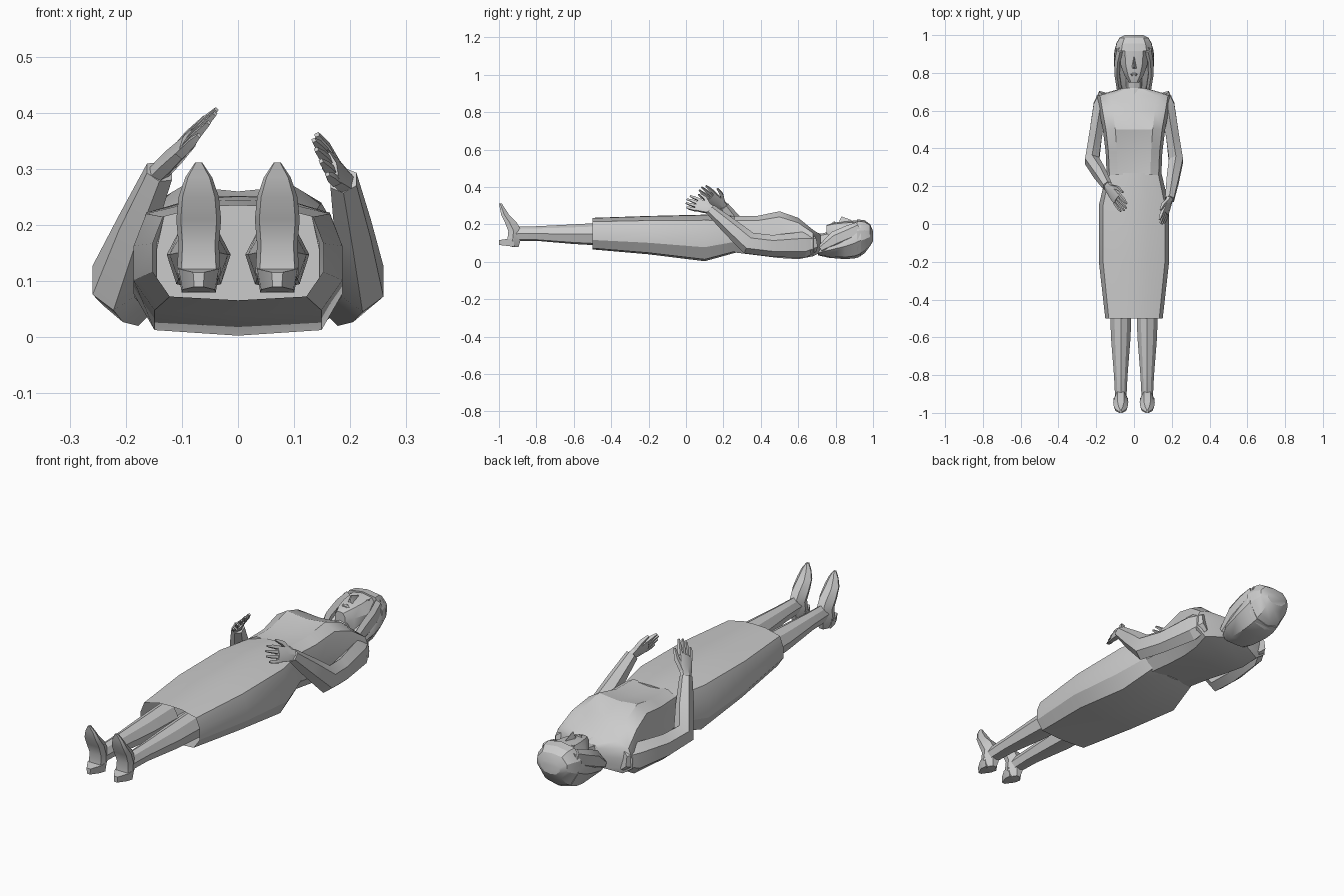
import bpy, bmesh, math
from mathutils import Vector as V

if "Cube" in bpy.data.objects:
    bpy.data.objects.remove(bpy.data.objects["Cube"])

grey = bpy.data.materials.new("light grey")
grey.diffuse_color = (0.6, 0.6, 0.6, 1)
grey.use_nodes = True
grey.node_tree.nodes["Principled BSDF"].inputs["Base Color"].default_value = grey.diffuse_color

def finish(name, bm, angle=28):
    bmesh.ops.recalc_face_normals(bm, faces=bm.faces)
    me = bpy.data.meshes.new(name)
    bm.to_mesh(me)
    bm.free()
    me.materials.append(grey)
    ob = bpy.data.objects.new(name, me)
    bpy.context.collection.objects.link(ob)
    bpy.ops.object.select_all(action='DESELECT')
    ob.select_set(True)
    bpy.context.view_layer.objects.active = ob
    bpy.ops.object.shade_smooth_by_angle(angle=math.radians(angle))
    return ob

def loft(name, rings, cap_start=True, cap_end=True):
    bm = bmesh.new()
    rows = [[bm.verts.new(p) for p in r] for r in rings]
    n = len(rows[0])
    for a, b in zip(rows, rows[1:]):
        for i in range(n):
            j = (i + 1) % n
            bm.faces.new((a[i], a[j], b[j], b[i]))
    if cap_start:
        bm.faces.new(rows[0])
    if cap_end:
        bm.faces.new(rows[-1])
    return finish(name, bm)

def section(outline, y, w, lo, hi, x=0):
    """Mirrored cross-section; outline = (width share, height share) from back to front."""
    half = [(x + a * w, lo + b * (hi - lo)) for a, b in outline]
    other = [(2 * x - px, pz) for px, pz in half if abs(px - x) > 1e-6][::-1]
    return [V((px, y, pz)) for px, pz in half + other]

def tube(name, path, side, n=6):
    """path = (point, half-width along side, half-depth)."""
    pts = [V(p) for p, _, _ in path]
    rings = []
    for i, (p, a, b) in enumerate(path):
        t1 = (pts[i] - pts[i - 1]).normalized() if i else V()
        t2 = (pts[i + 1] - pts[i]).normalized() if i + 1 < len(pts) else V()
        t = (t1 + t2).normalized()
        u = V(side)
        u = (u - t * u.dot(t)).normalized()
        v = t.cross(u)
        rings.append([pts[i] + u * a * math.cos(k * math.tau / n + math.pi / n)
                      + v * b * math.sin(k * math.tau / n + math.pi / n) for k in range(n)])
    return loft(name, rings)

# dress: open at the hem
BODY = [(0, 0), (.8, .04), (1, .3), (1, .6), (.88, .88), (.38, .99), (0, 1)]
loft("skirt", [section(BODY, *r) for r in [
    (-.5, .152, .066, .235), (-.2, .186, .04, .245), (.1, .186, .003, .252),
    (.27, .145, .05, .245)]], False, True)

CHEST = [(0, .03), (.75, 0), (1, .25), (1, .55), (.9, .88), (.6, 1), (0, .96)]
loft("bodice", [section(CHEST, *r) for r in [
    (.26, .145, .05, .245), (.38, .15, .035, .245), (.5, .165, .02, .27),
    (.6, .185, .014, .235), (.68, .2, .03, .17), (.72, .06, .05, .145)]])

# neck and head
ROUND = [(0, 0), (.75, .1), (1, .5), (.75, .9), (0, 1)]
loft("neck", [section(ROUND, *r) for r in [
    (.66, .058, .06, .17), (.72, .042, .06, .15), (.81, .042, .06, .17)]])
FACE = [(0, 0), (1, 0), (1, .6), (.62, .93), (0, 1)]
loft("face", [section(FACE, *r) for r in [
    (.75, .026, .15, .196), (.785, .05, .1, .208), (.84, .07, .09, .216),
    (.9, .077, .09, .22), (.93, .08, .09, .222)]])
loft("nose", [section([(0, 0), (1, 0), (.15, 1)], *r) for r in [
    (.822, .018, .2, .222), (.832, .016, .2, .242), (.885, .006, .2, .223)]])
for s in (-1, 1):
    loft("eye", [section([(0, 0), (1, 0), (1, 1), (0, 1)], *r, x=.033 * s) for r in [
        (.882, .012, .2, .211), (.896, .017, .2, .2135)]])
loft("mouth", [section(FACE, *r) for r in [
    (.783, .012, .19, .212), (.793, .018, .19, .216), (.8, .01, .19, .213)]])

# hair: long at the back, over the crown and beside the face
HAIR = [(0, 0), (.6, .08), (1, .5), (.97, .72), (.8, 1), (0, 1)]
loft("hair_back", [section(HAIR, *r) for r in [
    (.705, .07, .035, .06), (.76, .098, .022, .1), (.85, .106, .014, .15),
    (.9, .106, .018, .18), (.935, .1, .03, .2)]])
CROWN = [(0, 0), (.6, .08), (1, .42), (.98, .7), (.65, .95), (0, 1)]
loft("hair_crown", [section(CROWN, *r) for r in [
    (.915, .103, .02, .227), (.955, .094, .045, .222),
    (.985, .078, .085, .2), (1.0, .05, .11, .165)]])
for s in (-1, 1):
    tube("hair_lock", [((.078 * s, .72, .07), .015, .02), ((.09 * s, .8, .12), .016, .045),
                       ((.088 * s, .87, .15), .017, .045),
                       ((.075 * s, .925, .18), .02, .035)], (1, 0, 0))

# arms and hands
def hand(label, wrist, tip, across):
    w, d = V(wrist), V(tip) - V(wrist)
    length = d.length
    d.normalize()
    a = V(across)
    a = (a - d * a.dot(d)).normalized()
    n = d.cross(a)
    at = lambda f, s, h=0: w + d * f * length + a * s + n * h
    tube(label + "_palm", [(at(-.1, 0), .024, .018), (at(.25, .002), .036, .018),
                           (at(.56, 0), .04, .014)], a)
    for i, reach in enumerate((.87, .97, 1, .94)):
        s = -.029 + i * .0195
        tube(label + "_finger", [(at(.5, s), .0105, .011), (at(.75, s * 1.12), .0095, .01),
                                 (at(reach, s * 1.15), .005, .005)], a, 4)
    tube(label + "_thumb", [(at(.12, .02), .013, .013), (at(.36, .05), .012, .012),
                            (at(.62, .062), .006, .006)], a, 4)

def arm(label, s, wrist, tip, across):
    w = V(wrist)
    elbow = V((.222 * s, .335, .1))
    tube(label + "_sleeve", [((.155 * s, .69, .1), .035, .045), ((.178 * s, .63, .09), .042, .07),
                             ((.205 * s, .46, .085), .04, .058), (elbow, .043, .06),
                             (elbow.lerp(w, .5), .037, .046), (w, .027, .03)], (1, 0, 0))
    hand(label, wrist, tip, across)

arm("left_arm", -1, (-.14, .2, .295), (-.045, .075, .392), (.3, .7, .5))
arm("right_arm", 1, (.188, .13, .28), (.143, .0, .325), (-.3, .35, .8))

# legs and shoes
LEG = [(0, 0), (.7, .08), (1, .5), (.6, .85), (0, 1)]
for s, label in ((-1, "left"), (1, "right")):
    x = .07 * s
    loft(label + "_leg", [section(LEG, *r, x=x) for r in [
        (-.42, .057, .085, .21), (-.6, .052, .095, .2), (-.8, .036, .112, .19),
        (-.9, .031, .112, .188), (-.94, .028, .115, .18)]])
    # shoe rings climb from heel to toe: height, sole y, upper y, half-width
    loft(label + "_shoe", [[V((x + k * w, y, z)) for k, y in (
        (-.8, b), (.8, b), (1, b + .4 * (t - b)), (.45, t), (-.45, t), (-1, b + .4 * (t - b)))]
        for z, b, t, w in [
            (.08, -.93, -.895, .022), (.115, -.955, -.885, .039), (.165, -.95, -.88, .036),
            (.21, -.968, -.905, .04), (.25, -.988, -.945, .036), (.285, -.995, -.968, .024),
            (.312, -1.0, -.985, .006)]])
    loft(label + "_heel", [section([(0, 0), (.8, 0), (1, 1), (0, 1)], *r, x=x) for r in [
        (-.92, .038, .08, .125), (-.955, .036, .085, .122), (-1.0, .01, .09, .116)]])
